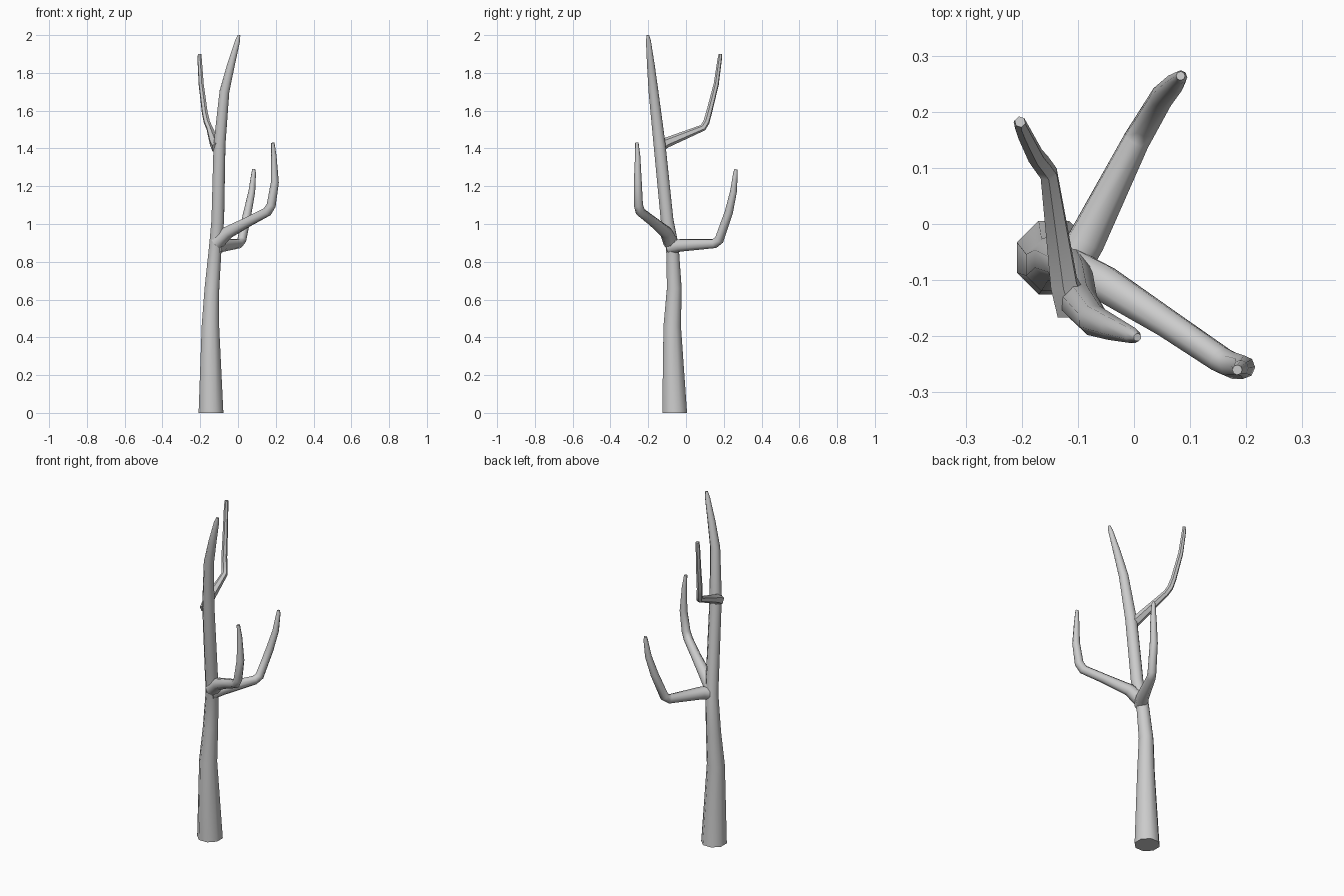
import bpy, bmesh, math
from mathutils import Vector


def limb(name, path, sides):
    """Mitred tapering tube; path holds (x, y, z, radius) stations."""
    pts = [Vector(p[:3]) for p in path]
    dirs = [(b - a).normalized() for a, b in zip(pts, pts[1:])]
    t = dirs[0]
    u = Vector((1, 0, 0)) if abs(t.x) < 0.7 else Vector((0, 0, 1))
    u = (u - t * u.dot(t)).normalized()
    bm = bmesh.new()
    rings = []
    for i, p in enumerate(pts):
        t_in = dirs[max(i - 1, 0)]
        t_out = dirs[min(i, len(dirs) - 1)]
        plane = (t_in + t_out).normalized()
        if p.z == 0:
            plane = Vector((0, 0, 1))
        v = t_in.cross(u)
        ring = []
        for k in range(sides):
            a = 2 * math.pi * (k + 0.5) / sides
            o = (u * math.cos(a) + v * math.sin(a)) * path[i][3]
            o -= t_in * (o.dot(plane) / t_in.dot(plane))
            ring.append(bm.verts.new(p + o))
        rings.append(ring)
        u = t_in.rotation_difference(t_out) @ u
    for r, s in zip(rings, rings[1:]):
        for k in range(sides):
            j = (k + 1) % sides
            bm.faces.new((r[k], r[j], s[j], s[k]))
    bm.faces.new(rings[0][::-1])
    bm.faces.new(rings[-1])
    bmesh.ops.recalc_face_normals(bm, faces=bm.faces)
    me = bpy.data.meshes.new(name)
    bm.to_mesh(me)
    bm.free()
    ob = bpy.data.objects.new(name, me)
    bpy.context.collection.objects.link(ob)
    bpy.ops.object.select_all(action='DESELECT')
    ob.select_set(True)
    bpy.context.view_layer.objects.active = ob
    bpy.ops.object.shade_smooth_by_angle(angle=math.radians(50))
    return ob


# Trunk, leaning forward and right towards its tip
limb("trunk", [
    (-0.143, -0.060, 0.00, 0.071), (-0.146, -0.073, 0.46, 0.050),
    (-0.138, -0.062, 0.66, 0.042), (-0.120, -0.072, 0.88, 0.036),
    (-0.107, -0.100, 1.02, 0.036), (-0.098, -0.140, 1.42, 0.034),
    (-0.072, -0.172, 1.70, 0.028), (-0.038, -0.186, 1.84, 0.022),
    (-0.002, -0.199, 1.97, 0.014), (0.006, -0.202, 2.00, 0.007)], 8)

# Front right branch
limb("front_right_branch", [
    (-0.115, -0.080, 0.90, 0.040), (-0.055, -0.105, 0.955, 0.034),
    (0.060, -0.178, 1.015, 0.027), (0.155, -0.242, 1.065, 0.025),
    (0.176, -0.252, 1.10, 0.024), (0.195, -0.255, 1.22, 0.021),
    (0.190, -0.256, 1.36, 0.014), (0.184, -0.260, 1.43, 0.009)], 8)

# Rear branch
limb("rear_branch", [
    (-0.120, -0.085, 0.875, 0.038), (-0.085, -0.030, 0.887, 0.035),
    (0.005, 0.150, 0.896, 0.025), (0.020, 0.175, 0.915, 0.024),
    (0.050, 0.226, 1.06, 0.022), (0.073, 0.251, 1.17, 0.018),
    (0.083, 0.262, 1.27, 0.012), (0.083, 0.264, 1.29, 0.008)], 8)

# Thin upper branch
limb("upper_branch", [
    (-0.108, -0.150, 1.405, 0.034), (-0.125, -0.105, 1.430, 0.027),
    (-0.152, 0.090, 1.510, 0.017), (-0.165, 0.108, 1.540, 0.017),
    (-0.176, 0.122, 1.59, 0.016), (-0.195, 0.160, 1.74, 0.014),
    (-0.203, 0.178, 1.87, 0.012), (-0.203, 0.182, 1.90, 0.010)], 6)
